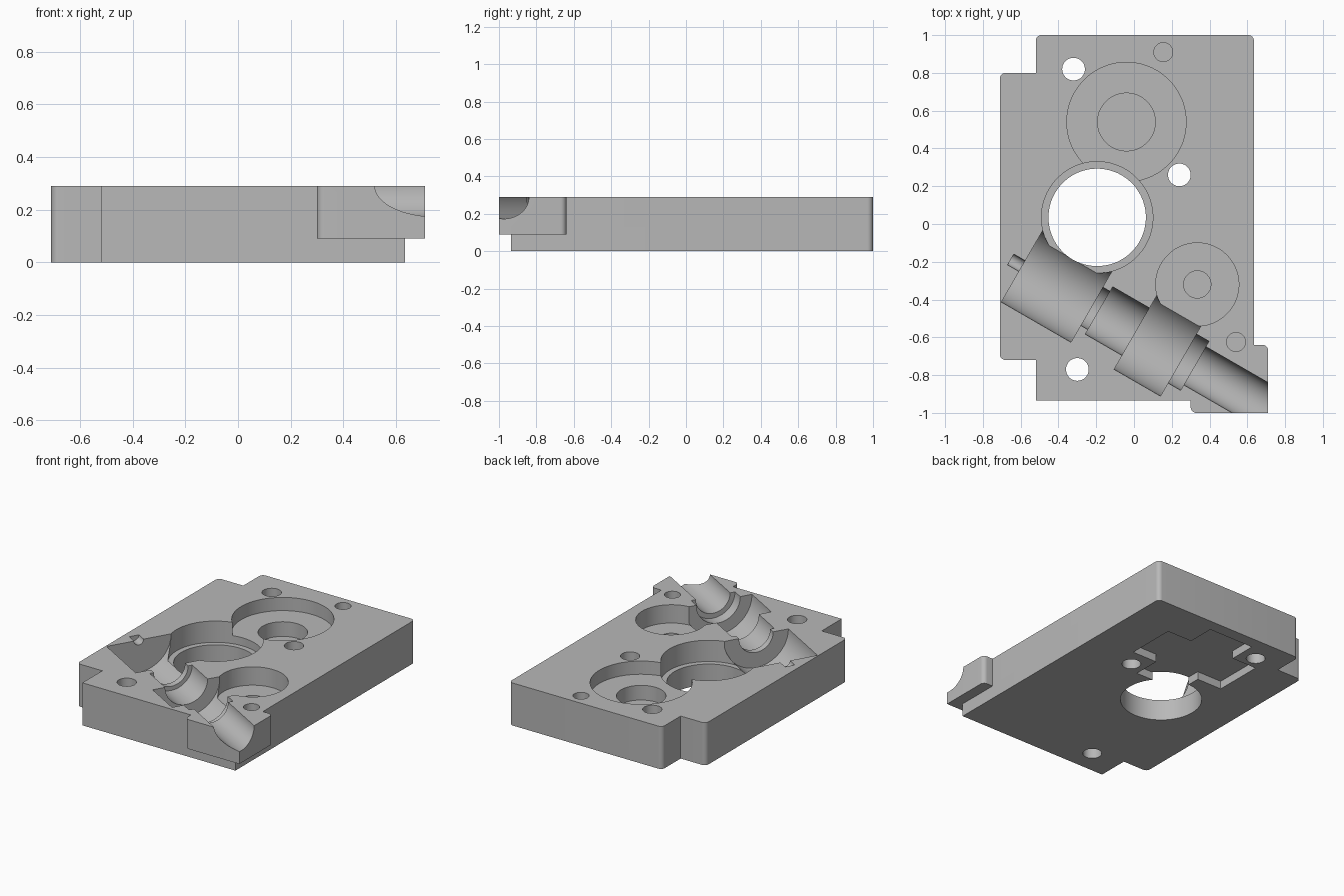
import bpy, bmesh, math
from mathutils import Matrix, Vector

cube = bpy.data.objects.get("Cube")
if cube:
    bpy.data.objects.remove(cube, do_unlink=True)

TOP = 0.29
OVER = TOP + 0.1
SEGMENTS = 64

metal = bpy.data.materials.new("plain_grey")
metal.use_nodes = True
GREY = (0.48, 0.48, 0.48, 1)
metal.diffuse_color = GREY
metal.node_tree.nodes["Principled BSDF"].inputs["Base Color"].default_value = GREY


def finish(bm, name):
    bmesh.ops.recalc_face_normals(bm, faces=bm.faces)
    mesh = bpy.data.meshes.new(name)
    bm.to_mesh(mesh)
    bm.free()
    obj = bpy.data.objects.new(name, mesh)
    bpy.context.collection.objects.link(obj)
    return obj


def prism(name, outline, z0, z1, rounded=(), radius=0.03):
    """Extrude an outline upwards and round the listed vertical corners."""
    bm = bmesh.new()
    low = [bm.verts.new((x, y, z0)) for x, y in outline]
    high = [bm.verts.new((x, y, z1)) for x, y in outline]
    bm.faces.new(low)
    bm.faces.new(high)
    uprights = []
    for i in range(len(outline)):
        j = (i + 1) % len(outline)
        bm.faces.new((low[i], low[j], high[j], high[i]))
    for i in rounded:
        uprights.append(bm.edges.get((low[i], high[i])))
    if uprights:
        bmesh.ops.bevel(bm, geom=uprights, offset=radius, segments=8,
                        profile=0.5, affect='EDGES')
    return finish(bm, name)


def lathe(name, profile, matrix):
    """Turn (radius, height) steps around the local z axis, closed at both ends."""
    bm = bmesh.new()
    rings = []
    for r, h in profile:
        angles = [2 * math.pi * (k + 0.5) / SEGMENTS for k in range(SEGMENTS)]
        rings.append([bm.verts.new((r * math.cos(a), r * math.sin(a), h)) for a in angles])
    for a, b in zip(rings, rings[1:]):
        for k in range(SEGMENTS):
            n = (k + 1) % SEGMENTS
            bm.faces.new((a[k], a[n], b[n], b[k]))
    bm.faces.new(rings[0])
    bm.faces.new(rings[-1])
    bm.transform(matrix)
    return finish(bm, name)


def steps(*spans):
    """Stepped profile from (radius, start, end) spans."""
    return [(r, h) for r, a, b in spans for h in (a, b)]


# Plate outline with side tab and front corner block
outline = [(-0.52, -0.935), (0.3, -0.935), (0.3, -1), (0.71, -1), (0.71, -0.64),
           (0.635, -0.64), (0.635, 1), (-0.52, 1), (-0.52, 0.8), (-0.71, 0.8),
           (-0.71, -0.72), (-0.52, -0.72)]
plate = prism("housing_plate", outline, 0, TOP, rounded=(2, 4, 6, 7, 9, 10))
plate.data.materials.append(metal)

cutters = []

# Undercut below the corner block
cutters.append(prism("corner_undercut", [(0.3, -1.1), (0.8, -1.1), (0.8, -0.5),
               (0.635, -0.5), (0.635, -0.935), (0.3, -0.935)], -0.1, 0.09))

# Round pockets, main bore and screw holes: centre and stepped profile
bores = {
    "main_bore": (-0.195, 0.035, steps((0.258, -0.1, 0.145), (0.295, 0.145, OVER))),
    "large_gear_pocket": (-0.04, 0.54, steps((0.153, 0.1, 0.2), (0.316, 0.2, OVER))),
    "small_gear_pocket": (0.335, -0.32, steps((0.072, 0.07, 0.165), (0.22, 0.165, OVER))),
}
for i, (x, y) in enumerate([(-0.32, 0.82), (0.24, 0.26), (-0.3, -0.77)]):
    bores[f"screw_hole_{i}"] = (x, y, steps((0.06, -0.1, OVER)))
for i, (x, y) in enumerate([(0.155, 0.91), (0.54, -0.625)]):
    bores[f"dowel_hole_{i}"] = (x, y, steps((0.05, 0.14, OVER)))
for name, (x, y, profile) in bores.items():
    cutters.append(lathe(name, profile, Matrix.Translation((x, y, 0))))

# Slanted half-round shaft channel, level with the top face
direction = Vector((math.cos(math.radians(-30)), math.sin(math.radians(-30)), 0))
turn = direction.to_track_quat('Z', 'Y').to_matrix().to_4x4()
channel = steps((0.033, -0.07, 0), (0.22, 0, 0.425), (0.117, 0.425, 0.47),
                (0.145, 0.47, 0.695), (0.23, 0.695, 0.978), (0.15, 0.978, 1.055),
                (0.117, 1.055, 1.9))
cutters.append(lathe("shaft_channel", channel,
                     Matrix.Translation((-0.592, -0.223, TOP)) @ turn))

# Cross-shaped recess in the underside
cx, cy, arm, half = -0.035, 0.555, 0.362, 0.172
cross = [(half, half), (half, arm), (-half, arm), (-half, half),
         (-arm, half), (-arm, -half), (-half, -half), (-half, -arm),
         (half, -arm), (half, -half), (arm, -half), (arm, half)]
cutters.append(prism("underside_recess", [(cx + x, cy + y) for x, y in cross], -0.1, 0.055))

# Cut everything from the plate, then drop the cutters
for cutter in cutters:
    cutter.hide_render = True
    mod = plate.modifiers.new(cutter.name, 'BOOLEAN')
    mod.operation = 'DIFFERENCE'
    mod.solver = 'EXACT'
    mod.object = cutter
bpy.context.view_layer.update()
graph = bpy.context.evaluated_depsgraph_get()
solid = bpy.data.meshes.new_from_object(plate.evaluated_get(graph))
plate.modifiers.clear()
plate.data = solid
for cutter in cutters:
    bpy.data.objects.remove(cutter, do_unlink=True)

solid.materials.clear()
solid.materials.append(metal)
for poly in solid.polygons:
    poly.material_index = 0

# Smooth the curved walls, keep the edges sharp
bpy.ops.object.select_all(action='DESELECT')
plate.select_set(True)
bpy.context.view_layer.objects.active = plate
bpy.ops.object.shade_smooth_by_angle(angle=math.radians(30))
